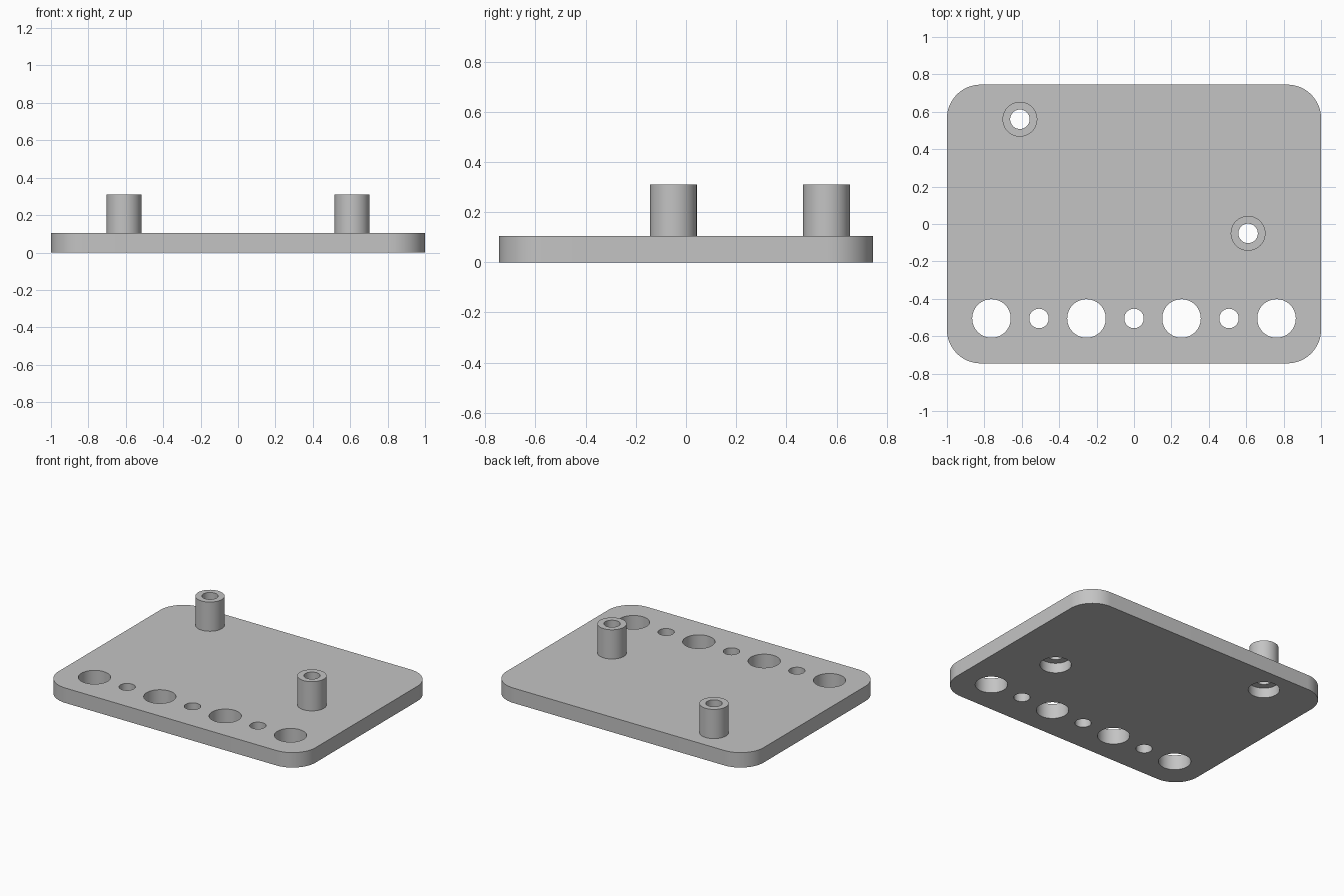
import bpy
import bmesh
import math

if "Cube" in bpy.data.objects:
    bpy.data.objects.remove(bpy.data.objects["Cube"])

HALF_X, HALF_Y, CORNER = 1.0, 0.745, 0.18
PLATE_TOP, POST_TOP = 0.105, 0.31
BIG, SMALL, POST = 0.103, 0.052, 0.093
ROW_Y, PITCH = -0.505, 0.254
POSTS = {"left_standoff": (0.61, -0.05), "right_standoff": (-0.61, 0.56)}

grey = bpy.data.materials.new("light_grey")
grey.use_nodes = True
grey.diffuse_color = (0.55, 0.55, 0.55, 1)
grey.node_tree.nodes["Principled BSDF"].inputs["Base Color"].default_value = grey.diffuse_color


def prism(name, outline, z0, z1):
    """Extrude a closed 2D outline from z0 to z1."""
    bm = bmesh.new()
    face = bm.faces.new([bm.verts.new((x, y, z0)) for x, y in outline])
    grown = bmesh.ops.extrude_face_region(bm, geom=[face])["geom"]
    for v in grown:
        if isinstance(v, bmesh.types.BMVert):
            v.co.z = z1
    bmesh.ops.recalc_face_normals(bm, faces=bm.faces)
    mesh = bpy.data.meshes.new(name)
    bm.to_mesh(mesh)
    bm.free()
    mesh.materials.append(grey)
    obj = bpy.data.objects.new(name, mesh)
    bpy.context.collection.objects.link(obj)
    return obj


def arc(cx, cy, r, start, sweep, n):
    return [(cx + r * math.cos(start + sweep * i / n),
             cy + r * math.sin(start + sweep * i / n)) for i in range(n + 1)]


def cylinder(name, x, y, r, z0, z1):
    return prism(name, arc(x, y, r, 0, math.tau, 64)[:-1], z0, z1)


def drill(obj, x, y, r, z0, z1):
    """Cut a round hole and discard the cutter."""
    cutter = cylinder("cutter", x, y, r, z0, z1)
    cutter.hide_render = True
    mod = obj.modifiers.new("hole", "BOOLEAN")
    mod.operation, mod.solver, mod.object = "DIFFERENCE", "EXACT", cutter
    bpy.context.view_layer.objects.active = obj
    bpy.ops.object.modifier_apply(modifier=mod.name)
    bpy.data.objects.remove(cutter)


# Rounded base plate
outline = []
for k, (sx, sy) in enumerate([(1, 1), (-1, 1), (-1, -1), (1, -1)]):
    outline += arc(sx * (HALF_X - CORNER), sy * (HALF_Y - CORNER), CORNER,
                   k * math.pi / 2, math.pi / 2, 16)
plate = prism("base_plate", outline, 0, PLATE_TOP)

# Row of alternating large and small holes
for i in range(-3, 4):
    drill(plate, i * PITCH, ROW_Y, BIG if i % 2 else SMALL, -0.1, 0.2)

# Hollow standoffs with screw-head recesses underneath
parts = [plate]
for name, (x, y) in POSTS.items():
    post = cylinder(name, x, y, POST, PLATE_TOP, POST_TOP)
    drill(post, x, y, SMALL, 0, 0.4)
    drill(plate, x, y, SMALL, -0.1, 0.2)
    drill(plate, x, y, 0.1, -0.1, 0.07)
    parts.append(post)

# Smooth round walls, crisp rims
for obj in parts:
    bpy.ops.object.select_all(action="DESELECT")
    obj.select_set(True)
    bpy.context.view_layer.objects.active = obj
    bpy.ops.object.shade_smooth_by_angle(angle=math.radians(30))
